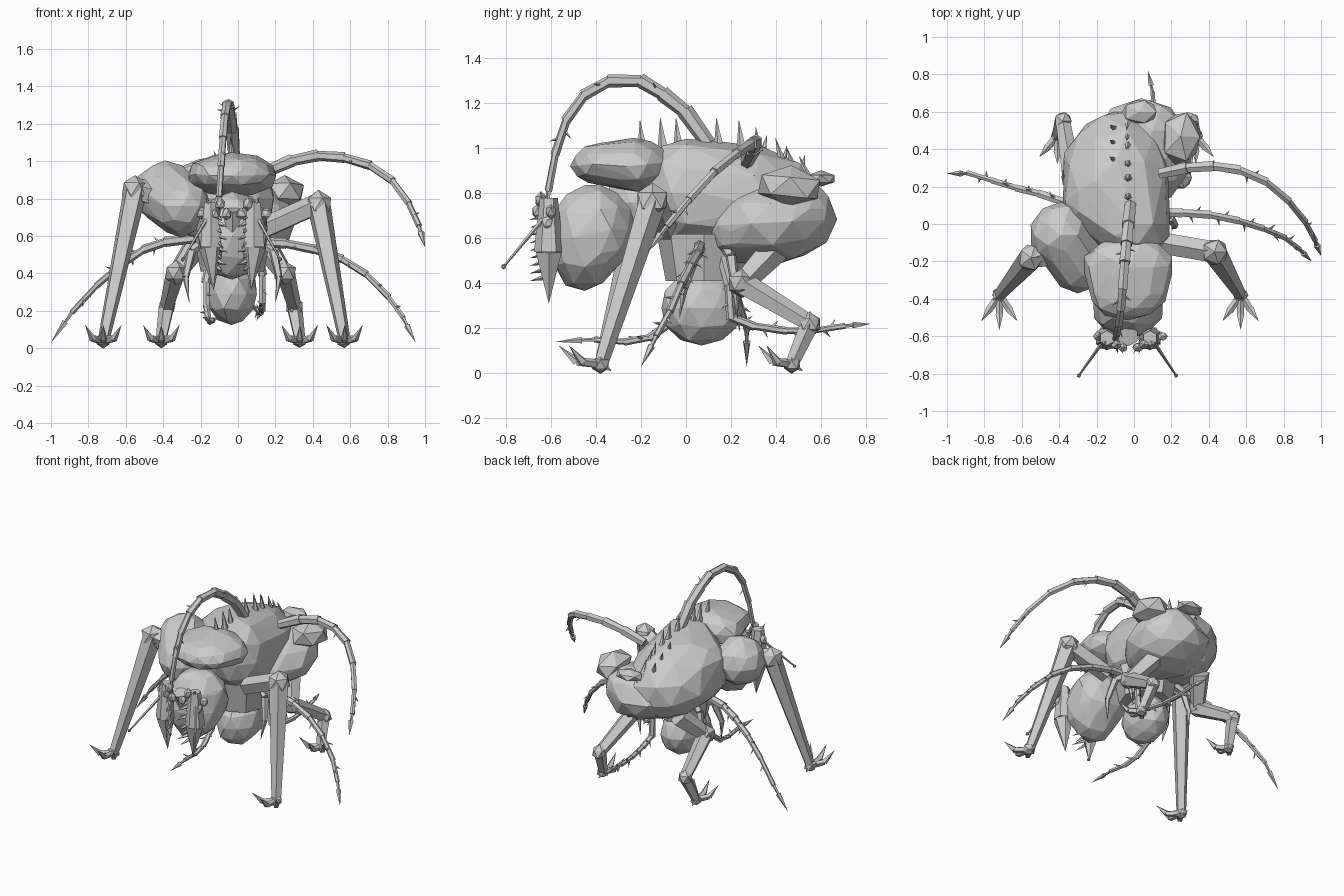
import bpy, bmesh, random
from math import sin, pi
from mathutils import Vector, Matrix

random.seed(4)
cube = bpy.data.objects.get("Cube")
if cube:
    bpy.data.objects.remove(cube)

hide = bpy.data.materials.new("grey_hide")
hide.use_nodes = True
GREY = (0.6, 0.6, 0.6, 1)
hide.diffuse_color = GREY
hide.node_tree.nodes["Principled BSDF"].inputs["Base Color"].default_value = GREY


def finish(name, bm):
    mesh = bpy.data.meshes.new(name)
    bm.to_mesh(mesh)
    bm.free()
    mesh.materials.append(hide)
    obj = bpy.data.objects.new(name, mesh)
    bpy.context.collection.objects.link(obj)
    return obj


def beam(bm, a, b, r1, r2, sides=5):
    """Tapered prism from a to b; a zero radius gives a point."""
    a, b = Vector(a), Vector(b)
    turn = (b - a).to_track_quat('Z', 'Y').to_matrix().to_4x4()
    bmesh.ops.create_cone(bm, cap_ends=True, segments=sides, radius1=r1, radius2=r2,
                          depth=(b - a).length,
                          matrix=Matrix.Translation((a + b) / 2) @ turn)


def lump(bm, centre, radii, tilt=0, detail=2, rough=0.04):
    """Faceted, slightly uneven ellipsoid."""
    m = Matrix.Translation(centre) @ Matrix.Rotation(tilt, 4, 'X') @ Matrix.Diagonal((*radii, 1))
    made = bmesh.ops.create_icosphere(bm, subdivisions=detail, radius=1.03, matrix=m)
    c = Vector(centre)
    for v in made["verts"]:
        v.co = c + (v.co - c) * random.uniform(1 - rough, 1 + rough)


def hull_part(name, *lumps, detail=2):
    """One angular skin stretched over several ellipsoids (centre, radii, tilt)."""
    bm = bmesh.new()
    for centre, radii, tilt in lumps:
        lump(bm, centre, radii, tilt, detail)
    result = bmesh.ops.convex_hull(bm, input=bm.verts[:], use_existing_faces=False)
    inner = {g for g in result["geom_interior"] + result["geom_unused"]
             if isinstance(g, bmesh.types.BMVert)}
    bmesh.ops.delete(bm, geom=list(inner), context='VERTS')
    bmesh.ops.recalc_face_normals(bm, faces=bm.faces[:])
    finish(name, bm)


# Body masses
hull_part("torso", ((-0.01, 0.0, 0.8), (0.2, 0.2, 0.24), 0),
          ((-0.23, 0.12, 0.79), (0.15, 0.17, 0.2), 0),
          ((-0.09, 0.27, 0.77), (0.28, 0.34, 0.25), -0.3))
hull_part("abdomen", ((0.04, 0.38, 0.67), (0.26, 0.28, 0.18), 0.05),
          ((0.06, 0.24, 0.63), (0.17, 0.14, 0.13), 0),
          ((0.1, 0.5, 0.73), (0.16, 0.15, 0.13), 0))
hull_part("neck_hump", ((-0.03, -0.37, 0.935), (0.2, 0.14, 0.09), 0.1),
          ((-0.03, -0.22, 0.925), (0.24, 0.15, 0.115), 0.1))
hull_part("right_shoulder", ((-0.39, -0.06, 0.83), (0.16, 0.17, 0.165), 0),
          ((-0.3, -0.19, 0.76), (0.15, 0.17, 0.16), 0))
hull_part("head", ((-0.03, -0.45, 0.6), (0.18, 0.16, 0.23), 0),
          ((-0.03, -0.38, 0.64), (0.19, 0.15, 0.19), 0))
hull_part("left_rear_lump", ((0.25, 0.46, 0.83), (0.11, 0.15, 0.09), -0.1), detail=1)
hull_part("rear_knob", ((0.03, 0.6, 0.865), (0.1, 0.07, 0.035), 0), detail=1)
hull_part("belly_sac", ((-0.035, 0.07, 0.29), (0.135, 0.18, 0.16), 0))
bm = bmesh.new()
beam(bm, (-0.03, 0.08, 0.41), (-0.03, 0.08, 0.62), 0.17, 0.21, 8)
finish("belly_collar", bm)

# Spines along the ridge, then a row on the right flank
bm = bmesh.new()
for y, z in ((-0.19, 1.02), (-0.1, 1.03), (-0.03, 1.03), (0.15, 1.03), (0.25, 1.02),
             (0.33, 0.99), (0.44, 0.94), (0.5, 0.9), (0.57, 0.86)):
    lean = max(0, y - 0.3) * 0.2
    beam(bm, (-0.03, y, z - 0.05), (-0.04, y - 0.015 - lean, z + 0.11), 0.028, 0)
for y in (0.33, 0.42, 0.5):
    z = 0.98 - (y - 0.33) * 0.5
    beam(bm, (-0.09, y, z - 0.05), (-0.13, y + 0.03, z + 0.08), 0.028, 0)
finish("back_spines", bm)


# Legs with knobbly joints and hooked toes
def leg(name, joints, radii, reach):
    bm = bmesh.new()
    for i in range(len(joints) - 1):
        beam(bm, joints[i], joints[i + 1], radii[i], radii[i + 1] * 0.9)
    for p, r in list(zip(joints, radii))[1:]:
        lump(bm, p, (r * 1.15,) * 3, detail=1, rough=0.1)
    foot = Vector(joints[-1])
    for s in (-1, 0, 1):
        out = Vector((s * 0.065, -reach * (1 - 0.25 * abs(s)), 0))
        mid = foot + out * 0.85 + Vector((0, 0, 0.01))
        beam(bm, foot, mid, 0.022, 0.019)
        beam(bm, mid, foot + out * 1.5 + Vector((0, 0, 0.085)), 0.021, 0)
    beam(bm, foot, foot + Vector((0, 0.05, -0.03)), 0.025, 0)
    finish(name, bm)


leg("left_front_leg", [(0.14, -0.1, 0.64), (0.43, -0.15, 0.77), (0.57, -0.38, 0.04)],
    [0.06, 0.066, 0.036], 0.125)
leg("right_front_leg", [(-0.38, -0.14, 0.8), (-0.55, -0.18, 0.85), (-0.72, -0.38, 0.04)],
    [0.08, 0.066, 0.036], 0.125)
for label, s, cx in (("left", 1, 0), ("right", -1, -0.08)):
    leg(label + "_back_leg",
        [(cx + s * 0.14, 0.4, 0.56), (cx + s * 0.25, 0.25, 0.4),
         (cx + s * 0.3, 0.55, 0.22), (cx + s * 0.33, 0.47, 0.04)],
        [0.07, 0.055, 0.044, 0.034], 0.1)


# Jointed feelers with barbs and arrow tips
def feeler(name, path, r1, r2, barbs=2):
    bm = bmesh.new()
    pts = [Vector(p) for p in path]
    n = len(pts) - 1
    for i in range(n - 1):
        a, b = pts[i], pts[i + 1]
        ra, rb = (r1 + (r2 - r1) * k / n for k in (i, i + 1))
        beam(bm, a, b + (b - a) * 0.06, ra * 0.88, rb * 1.1, 6)
        if i and i % barbs == 0:
            along = (b - a).normalized()
            across = along.orthogonal().normalized()
            for t in (0.3, 0.55):
                d = Matrix.Rotation(t * 9, 3, along) @ across
                q = a.lerp(b, t)
                beam(bm, q, q + d * (ra + 0.03) + along * 0.03, 0.011, 0, 4)
    a, b = pts[-2:]
    beam(bm, a, a.lerp(b, 0.4), r2, r2 * 0.7, 5)
    beam(bm, a.lerp(b, 0.35), b, r2 * 1.6, 0, 5)
    finish(name, bm)


feeler("overhead_feeler",
       [(-0.02, 0.1, 1.02), (-0.03, 0, 1.16), (-0.04, -0.1, 1.24), (-0.05, -0.2, 1.3),
        (-0.06, -0.34, 1.3), (-0.07, -0.45, 1.24), (-0.08, -0.53, 1.13),
        (-0.09, -0.58, 0.98), (-0.1, -0.61, 0.82), (-0.1, -0.62, 0.7)], 0.038, 0.013)
feeler("left_upper_feeler",
       [(0.14, 0.27, 0.94), (0.28, 0.3, 1.0), (0.42, 0.31, 1.03), (0.56, 0.29, 1.02),
        (0.7, 0.23, 0.98), (0.82, 0.13, 0.9), (0.91, 0.02, 0.78),
        (0.965, -0.08, 0.66), (1, -0.17, 0.54)], 0.035, 0.012, 3)
feeler("left_lower_feeler",
       [(0.1, 0.06, 0.57), (0.25, 0.06, 0.56), (0.4, 0.05, 0.53), (0.55, 0.02, 0.48),
        (0.68, -0.02, 0.4), (0.8, -0.07, 0.28), (0.88, -0.13, 0.17), (0.95, -0.2, 0.03)],
       0.028, 0.011, 1)
feeler("right_lower_feeler",
       [(-0.2, 0.08, 0.59), (-0.38, 0.12, 0.57), (-0.5, 0.16, 0.53), (-0.62, 0.19, 0.45),
        (-0.75, 0.23, 0.34), (-0.88, 0.27, 0.2), (-1, 0.27, 0.03)], 0.028, 0.011, 1)
feeler("rear_feeler",
       [(0.1, 0.15, 0.55), (0.13, 0.19, 0.4), (0.13, 0.2, 0.25), (0.13, 0.3, 0.21),
        (0.12, 0.44, 0.19), (0.11, 0.57, 0.19), (0.1, 0.7, 0.21), (0.075, 0.82, 0.22)],
       0.024, 0.01, 1)
feeler("front_feeler",
       [(-0.14, 0.05, 0.53), (-0.17, 0, 0.36), (-0.17, -0.06, 0.23), (-0.16, -0.16, 0.16),
        (-0.15, -0.27, 0.14), (-0.14, -0.4, 0.15), (-0.13, -0.58, 0.14)], 0.024, 0.01, 1)

# Small hanging limbs under the chest
for label, s in (("left", 1), ("right", -1)):
    for place, y, reach in (("front", 0.08, -0.11), ("rear", 0.18, 0.05)):
        bm = bmesh.new()
        x = -0.03 + s * 0.16
        pts = [(x, y, 0.56), (x + s * 0.06, y + reach * 0.4, 0.52),
               (x + s * 0.09, y + reach * 0.8, 0.38), (x + s * 0.07, y + reach, 0.24)]
        for i, r in enumerate((0.03, 0.026, 0.018)):
            beam(bm, pts[i], pts[i + 1], r, r * 0.7 if i < 2 else 0)
        finish(f"{label}_{place}_belly_limb", bm)

# Face: jaw blades, rows of teeth, eye knobs and antennae
for label, s in (("left", 1), ("right", -1)):
    x = -0.03 + s * 0.115
    bm = bmesh.new()
    beam(bm, (x, -0.61, 0.54), (x, -0.61, 0.78), 0.066, 0.04, 6)
    beam(bm, (x, -0.61, 0.54), (x - s * 0.015, -0.61, 0.31), 0.066, 0, 6)
    finish(label + "_jaw_blade", bm)

    bm = bmesh.new()
    for i in range(9):
        z = 0.43 + i * 0.034
        beam(bm, (x - s * 0.04, -0.62, z), (x - s * (0.06 + i % 2 * 0.03), -0.695, z - 0.02),
             0.015, 0, 4)
    finish(label + "_teeth", bm)

    bm = bmesh.new()
    for i in range(5):
        lump(bm, (-0.02 + s * (0.04 + i * 0.033), -0.66 + i * 0.015, 0.72 + 0.05 * sin(i * pi / 2)),
             (0.028, 0.026, 0.034), detail=1, rough=0.15)
    beam(bm, (x, -0.62, 0.75), (x + s * 0.03, -0.65, 0.81), 0.02, 0)
    finish(label + "_eye_knobs", bm)

    bm = bmesh.new()
    tip = (-0.035 + s * 0.26, -0.81, 0.475)
    beam(bm, (x, -0.6, 0.73), tip, 0.012, 0.005)
    lump(bm, tip, (0.012,) * 3, detail=1, rough=0)
    finish(label + "_antenna", bm)

bm = bmesh.new()
beam(bm, (-0.03, -0.57, 0.62), (-0.03, -0.6, 0.74), 0.04, 0.055, 6)
finish("brow_plate", bm)
